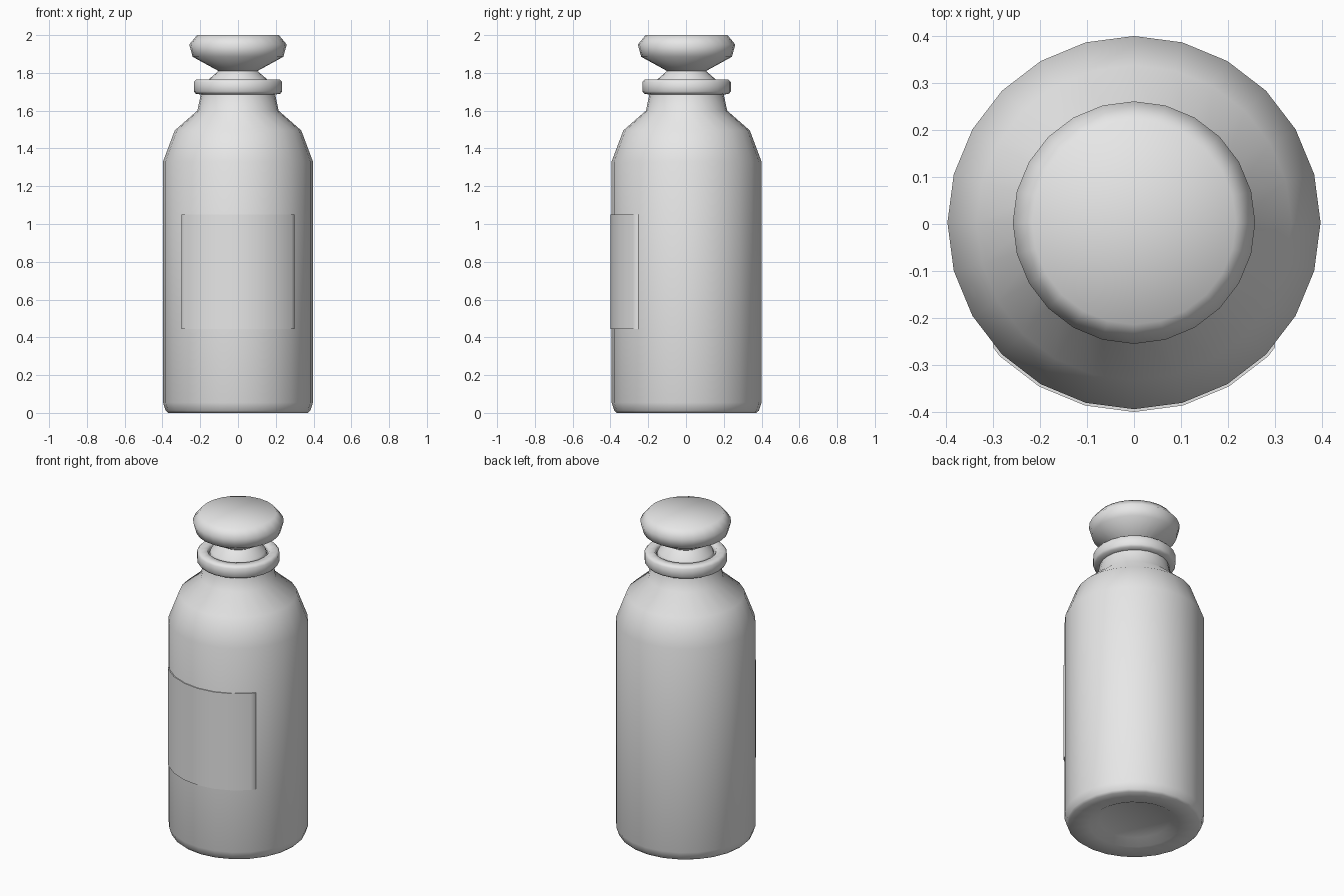
import bpy, bmesh, math

if "Cube" in bpy.data.objects:
    bpy.data.objects.remove(bpy.data.objects["Cube"])

SIDES = 24
CENTRE_Y = 0.003

glass = bpy.data.materials.new("plain_grey")
glass.diffuse_color = (0.8, 0.8, 0.8, 1)
glass.use_nodes = True
glass.node_tree.nodes["Principled BSDF"].inputs["Base Color"].default_value = glass.diffuse_color


def finish(bm, name, angle):
    bmesh.ops.recalc_face_normals(bm, faces=bm.faces)
    mesh = bpy.data.meshes.new(name)
    bm.to_mesh(mesh)
    bm.free()
    mesh.materials.append(glass)
    obj = bpy.data.objects.new(name, mesh)
    obj.location.y = CENTRE_Y
    bpy.context.collection.objects.link(obj)
    bpy.ops.object.select_all(action='DESELECT')
    obj.select_set(True)
    bpy.context.view_layer.objects.active = obj
    bpy.ops.object.shade_smooth_by_angle(angle=math.radians(angle))
    return obj


def lathe(name, profile, angle):
    """Turn a (radius, height) profile around z; radius 0 closes to a point."""
    bm = bmesh.new()
    rings = []
    for r, z in profile:
        if r == 0:
            rings.append([bm.verts.new((0, 0, z))] * SIDES)
        else:
            rings.append([bm.verts.new((r * math.sin(2 * math.pi * i / SIDES),
                                        r * math.cos(2 * math.pi * i / SIDES), z))
                          for i in range(SIDES)])
    for a, b in zip(rings, rings[1:]):
        for i in range(SIDES):
            j = (i + 1) % SIDES
            bm.faces.new(list(dict.fromkeys((a[i], a[j], b[j], b[i]))))
    return finish(bm, name, angle)


# Bottle: recessed base, straight wall, shoulder, neck, lip and inside of the neck
lathe("bottle", [
    (0, 0.035), (0.2, 0.03), (0.255, 0.0), (0.37, 0.0), (0.383, 0.012),
    (0.397, 0.055), (0.397, 1.33), (0.335, 1.495), (0.215, 1.6),
    (0.197, 1.685), (0.225, 1.69), (0.234, 1.702), (0.234, 1.752),
    (0.222, 1.765), (0.178, 1.765), (0.168, 1.75), (0.165, 1.62), (0, 1.6),
], 75)

# Stopper: plug, narrow waist and wide flat-topped knob
lathe("stopper", [
    (0, 1.62), (0.15, 1.63), (0.163, 1.745), (0.155, 1.765), (0.103, 1.81),
    (0.24, 1.885), (0.258, 1.95), (0.217, 2.0), (0, 2.0),
], 75)

# Label: thin plate wrapped around the front of the bottle
bm = bmesh.new()
step = 2 * math.pi / SIDES


def label_outline(r):
    pts = [(r * math.sin(i * step), -r * math.cos(i * step)) for i in range(-3, 4)]
    x4, y4 = r * math.sin(4 * step), -r * math.cos(4 * step)
    x3, y3 = pts[-1]
    y_end = y3 + (y4 - y3) * (0.3 - x3) / (x4 - x3)
    return [(-0.3, y_end)] + pts + [(0.3, y_end)]


outer, inner = label_outline(0.403), label_outline(0.396)
columns = [[bm.verts.new((*p, z)) for p, z in
            ((o, 0.445), (o, 1.05), (n, 1.05), (n, 0.445))]
           for o, n in zip(outer, inner)]
for a, b in zip(columns, columns[1:]):
    for i in range(4):
        j = (i + 1) % 4
        bm.faces.new((a[i], a[j], b[j], b[i]))
bm.faces.new(columns[0])
bm.faces.new(columns[-1])
finish(bm, "label", 40)
